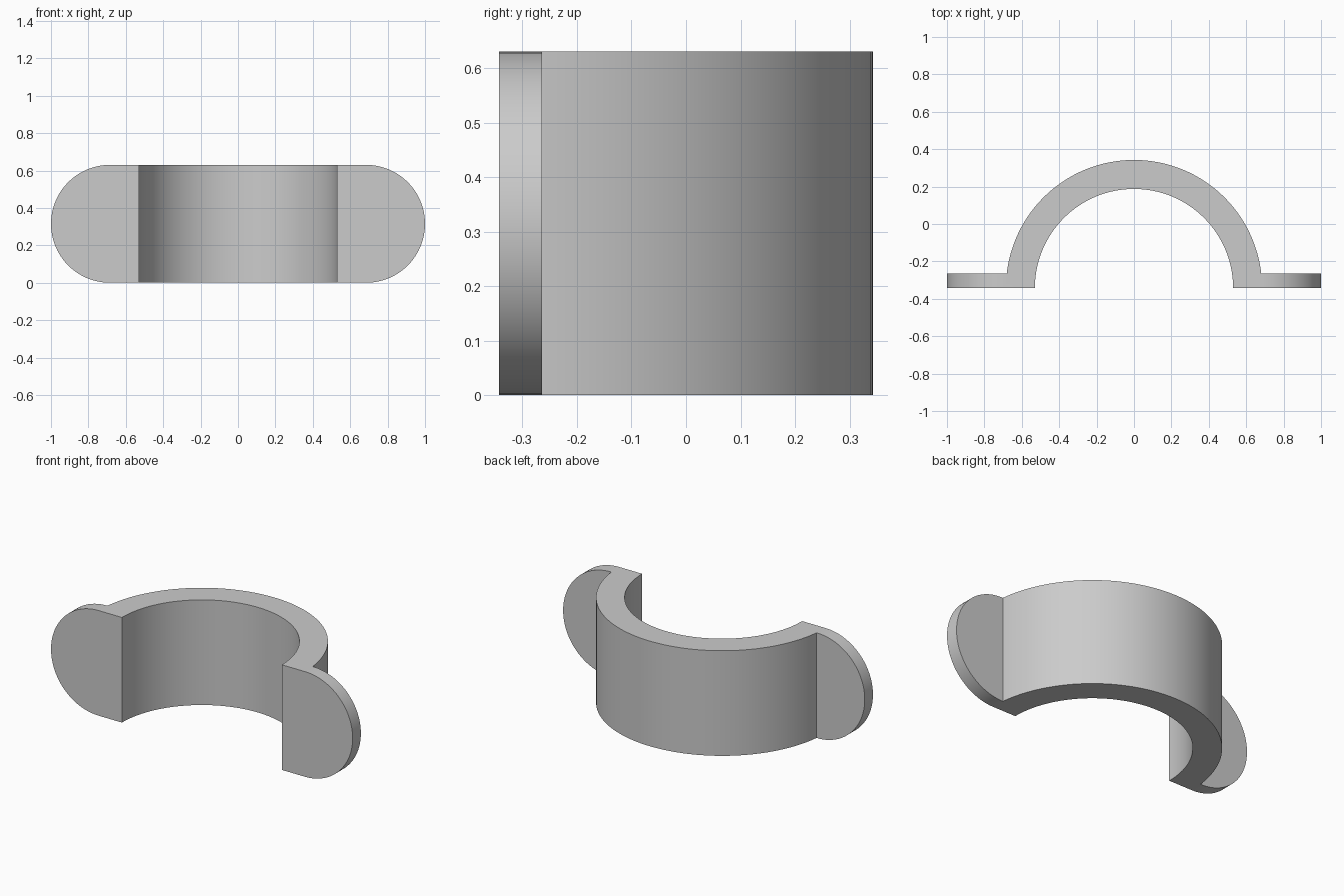
import bpy, bmesh, math

HEIGHT = 0.63
FRONT = -0.3425          # front plane of the clamp
OUTER, INNER = 0.685, 0.53
TAB_THICK = 0.078
TAB_R = HEIGHT / 2

old = bpy.data.objects.get("Cube")
if old:
    bpy.data.objects.remove(old, do_unlink=True)

grey = bpy.data.materials.new("plain_grey")
grey.use_nodes = True
colour = (0.6, 0.6, 0.6, 1)
grey.diffuse_color = colour
grey.node_tree.nodes["Principled BSDF"].inputs["Base Color"].default_value = colour


def arc(cx, cy, r, start, end, steps):
    """Points along an arc, angles in degrees."""
    angles = [math.radians(start + (end - start) * i / steps) for i in range(steps + 1)]
    return [(cx + r * math.cos(a), cy + r * math.sin(a)) for a in angles]


def extrude(name, points, direction):
    """Solid made by sweeping a closed outline along a direction."""
    bm = bmesh.new()
    face = bm.faces.new([bm.verts.new(p) for p in points])
    new = bmesh.ops.extrude_face_region(bm, geom=[face], use_keep_orig=True)["geom"]
    verts = [v for v in new if isinstance(v, bmesh.types.BMVert)]
    bmesh.ops.translate(bm, verts=verts, vec=direction)
    bmesh.ops.recalc_face_normals(bm, faces=bm.faces)
    mesh = bpy.data.meshes.new(name)
    bm.to_mesh(mesh)
    bm.free()
    mesh.materials.append(grey)
    obj = bpy.data.objects.new(name, mesh)
    bpy.context.collection.objects.link(obj)
    return obj


# Half-ring saddle
outline = arc(0, FRONT, OUTER, 0, 180, 64) + arc(0, FRONT, INNER, 180, 0, 64)
clamp = extrude("half_ring_clamp", [(x, y, 0) for x, y in outline], (0, 0, HEIGHT))
bpy.context.view_layer.objects.active = clamp
clamp.select_set(True)

# Rounded mounting tabs, fused into both ends of the ring
for side in (-1, 1):
    root = (OUTER + INNER) / 2
    tab_outline = [(root, 0)] + arc(OUTER, TAB_R, TAB_R, -90, 90, 48) + [(root, HEIGHT)]
    tab = extrude("mounting_tab", [(side * x, FRONT, z) for x, z in tab_outline],
                  (0, TAB_THICK, 0))
    fuse = clamp.modifiers.new("fuse_tab", "BOOLEAN")
    fuse.operation = "UNION"
    fuse.solver = "EXACT"
    fuse.object = tab
    bpy.ops.object.modifier_apply(modifier=fuse.name)
    bpy.data.objects.remove(tab, do_unlink=True)

bpy.ops.object.shade_smooth_by_angle(angle=math.radians(30))
